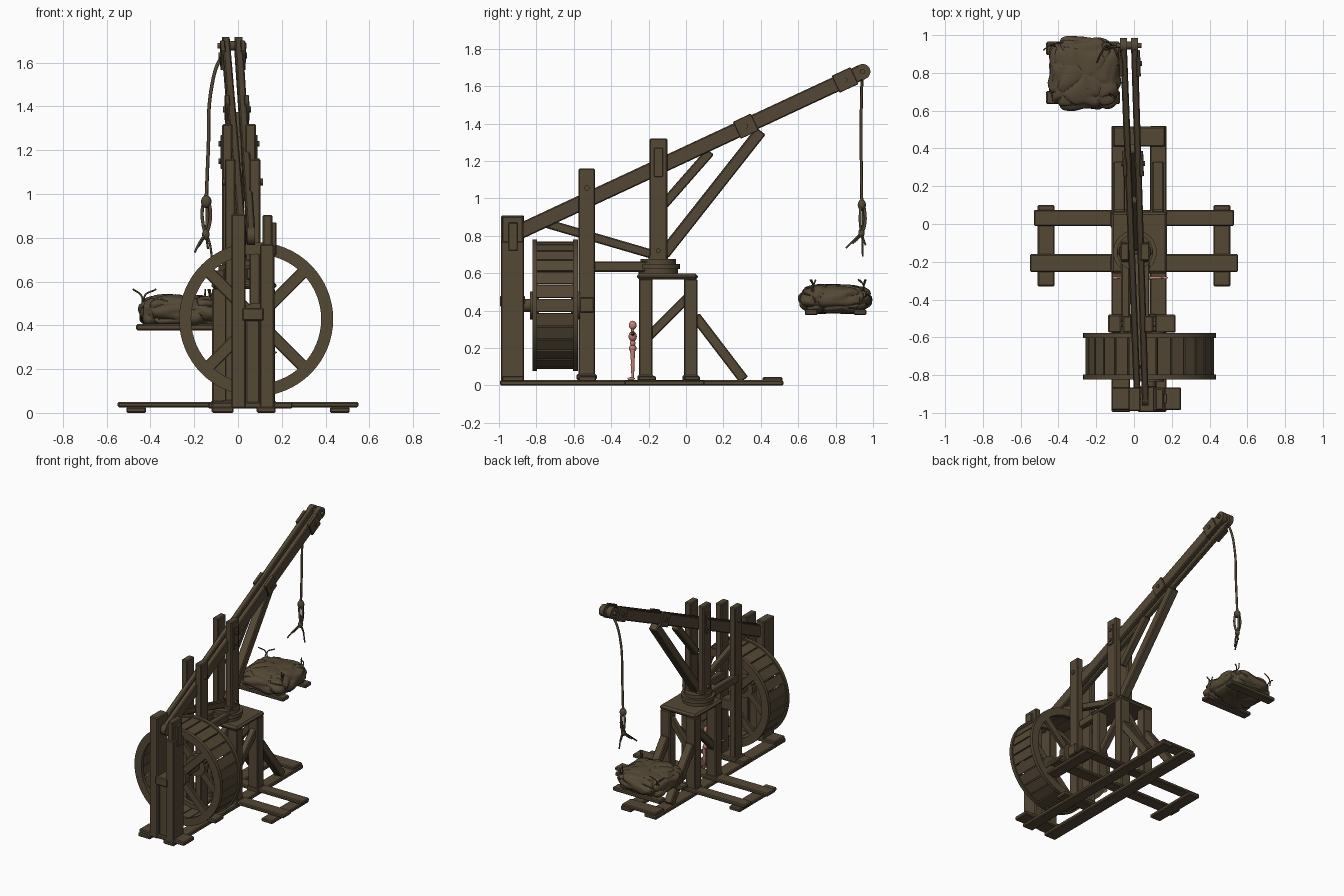
import bpy, bmesh, math, random
from mathutils import Vector, Matrix, noise

if "Cube" in bpy.data.objects:
    bpy.data.objects.remove(bpy.data.objects["Cube"])

random.seed(4)


def material(name, rgb):
    m = bpy.data.materials.new(name)
    m.diffuse_color = (*rgb, 1)
    m.use_nodes = True
    m.node_tree.nodes["Principled BSDF"].inputs["Base Color"].default_value = m.diffuse_color
    return m


WOOD = material("dark wood brown", (0.089, 0.065, 0.036))
PINK = material("mannequin pink", (0.56, 0.22, 0.19))


def finish(bm, name, mat=WOOD, bevel=0.0, smooth=False):
    bmesh.ops.recalc_face_normals(bm, faces=bm.faces)
    me = bpy.data.meshes.new(name)
    bm.to_mesh(me)
    bm.free()
    me.materials.append(mat)
    ob = bpy.data.objects.new(name, me)
    bpy.context.collection.objects.link(ob)
    if bevel:
        mod = ob.modifiers.new("worn edges", 'BEVEL')
        mod.width, mod.segments = bevel, 1
    if smooth:
        bpy.ops.object.select_all(action='DESELECT')
        ob.select_set(True)
        bpy.context.view_layer.objects.active = ob
        bpy.ops.object.shade_smooth_by_angle(angle=math.radians(40))
    return ob


def box(name, x0, x1, y0, y1, z0, z1, bevel=0.006):
    bm = bmesh.new()
    bmesh.ops.create_cube(bm, size=1, matrix=Matrix.Translation(((x0 + x1) / 2, (y0 + y1) / 2, (z0 + z1) / 2))
                          @ Matrix.Diagonal((x1 - x0, y1 - y0, z1 - z0, 1)))
    return finish(bm, name, bevel=bevel)


def frame(a, b):
    """Matrix at the middle of a-b: local y along it, local x kept level."""
    a, b = Vector(a), Vector(b)
    y = (b - a).normalized()
    x = y.cross(Vector((0, 0, 1)))
    x = x.normalized() if x.length > 1e-4 else Vector((1, 0, 0))
    m = Matrix((x, y, x.cross(y))).transposed().to_4x4()
    return Matrix.Translation((a + b) / 2) @ m, (b - a).length


def beam(name, a, b, wide, thick, bevel=0.006):
    m, length = frame(a, b)
    bm = bmesh.new()
    bmesh.ops.create_cube(bm, size=1, matrix=m @ Matrix.Diagonal((wide, length, thick, 1)))
    return finish(bm, name, bevel=bevel)


def rod(name, a, b, r0, r1=None, seg=16, mat=WOOD):
    m, length = frame(a, b)
    bm = bmesh.new()
    bmesh.ops.create_cone(bm, cap_ends=True, segments=seg, radius1=r0, radius2=r0 if r1 is None else r1,
                          depth=length, matrix=m @ Matrix.Rotation(-math.pi / 2, 4, 'X'))
    return finish(bm, name, mat, smooth=True)


def ball(name, c, r, mat=WOOD):
    bm = bmesh.new()
    bmesh.ops.create_uvsphere(bm, u_segments=16, v_segments=10, radius=1,
                              matrix=Matrix.Translation(c) @ Matrix.Diagonal((*r, 1)))
    return finish(bm, name, mat, smooth=True)


def rope(name, pts, r):
    cu = bpy.data.curves.new(name, 'CURVE')
    cu.dimensions, cu.bevel_depth, cu.bevel_resolution, cu.use_fill_caps = '3D', r, 2, True
    sp = cu.splines.new('BEZIER')
    sp.bezier_points.add(len(pts) - 1)
    for bp, p in zip(sp.bezier_points, pts):
        bp.co = p
        bp.handle_left_type = bp.handle_right_type = 'AUTO'
    cu.materials.append(WOOD)
    bpy.context.collection.objects.link(bpy.data.objects.new(name, cu))


# ground frame: runners, cross beams and outrigger feet
box("runner_left", -0.12, -0.02, -0.995, 0.52, 0, 0.028)
box("runner_right", 0.085, 0.172, -0.995, 0.52, 0, 0.028)
box("runner_end_tie", -0.11, 0.165, 0.41, 0.515, 0.022, 0.045)
box("cross_beam_back", -0.53, 0.53, -0.01, 0.075, 0.025, 0.05)
box("cross_beam_front", -0.55, 0.55, -0.255, -0.16, 0.025, 0.05)
for s in (-1, 1):
    box("outrigger_foot", s * 0.465 - 0.045, s * 0.465 + 0.045, -0.33, 0.1, 0, 0.026)
box("post_sill_middle", -0.137, 0.22, -0.575, -0.48, 0.02, 0.05)
box("post_sill_front", -0.12, 0.25, -0.985, -0.865, 0.02, 0.05)

# front posts that carry the wheel axle
box("front_post_left", -0.03, 0.035, -0.99, -0.865, 0.02, 0.908)
box("front_post_right_lower", 0.1, 0.167, -0.99, -0.865, 0.02, 0.77)
box("front_post_right_upper", 0.113, 0.157, -0.985, -0.87, 0.76, 0.905)
box("axle_support", 0.035, 0.1, -0.97, -0.88, 0.03, 0.43)
box("axle_block", 0.02, 0.118, -0.995, -0.86, 0.42, 0.48)
box("front_post_plate", 0.155, 0.175, -0.95, -0.9, 0.72, 0.87, 0.003)

# middle posts
box("middle_post_left", -0.06, -0.012, -0.575, -0.487, 0.03, 1.16)
box("middle_post_right", 0.052, 0.102, -0.575, -0.487, 0.03, 1.16)
box("middle_post_foot", -0.075, 0.118, -0.585, -0.477, 0.03, 0.06)
box("middle_axle_block", -0.03, 0.12, -0.57, -0.49, 0.39, 0.47)

# tread wheel: two rims, slats, crossed spokes and hub
WX, WZ, R = 0.083, 0.428, 0.352


def ring(name, y0, y1, ro, ri, n=64):
    bm = bmesh.new()
    loops = [[bm.verts.new((WX + r * math.cos(2 * math.pi * i / n), y, WZ + r * math.sin(2 * math.pi * i / n)))
              for i in range(n)] for r, y in ((ro, y0), (ro, y1), (ri, y1), (ri, y0))]
    for k in range(4):
        p, q = loops[k], loops[(k + 1) % 4]
        for i in range(n):
            bm.faces.new((p[i], p[(i + 1) % n], q[(i + 1) % n], q[i]))
    finish(bm, name, smooth=True)


for y0, ys in ((-0.822, -0.806), (-0.603, -0.595)):
    ring("wheel_rim", y0, y0 + 0.026, R, R - 0.055)
    for k in (-1, 1):
        d = Vector((math.cos(k * math.pi / 4), 0, math.sin(k * math.pi / 4))) * (R - 0.02)
        c = Vector((WX, ys, WZ))
        beam("wheel_spoke", c - d, c + d, 0.024, 0.055, 0.004)
    ring("wheel_hub_plate", y0 - 0.012, y0 + 0.035, 0.075, 0.02, 24)
for i in range(28):
    a = 2 * math.pi * i / 28
    bm = bmesh.new()
    bmesh.ops.create_cube(bm, size=1, matrix=Matrix.Translation((WX, -0.7, WZ)) @ Matrix.Rotation(a, 4, 'Y')
                          @ Matrix.Translation((R - 0.018, 0, 0)) @ Matrix.Diagonal((0.014, 0.2, 0.068, 1)))
    finish(bm, "wheel_slat")
rod("wheel_axle", (WX, -0.96, WZ), (WX, -0.5, WZ), 0.035)

# pedestal: four posts, braces, cap and turntable
for x in (-0.078, 0.128):
    for y in (-0.215, 0.025):
        box("pedestal_post", x - 0.04, x + 0.04, y - 0.036, y + 0.036, 0.03, 0.57)
        box("pedestal_post_foot", x - 0.046, x + 0.046, y - 0.043, y + 0.043, 0.02, 0.055, 0.004)
    beam("pedestal_inner_brace", (x, -0.22, 0.24), (x, 0.03, 0.49), 0.045, 0.05)
    beam("pedestal_strut", (x, 0.05, 0.37), (x, 0.31, 0.03), 0.06, 0.055)
beam("pedestal_back_brace", (-0.07, 0.025, 0.28), (0.12, 0.025, 0.53), 0.04, 0.045)
box("pedestal_cap", -0.12, 0.175, -0.262, 0.063, 0.565, 0.598, 0.012)
rod("turntable_lower", (0.005, -0.148, 0.595), (0.005, -0.148, 0.625), 0.105, seg=32)
rod("turntable_middle", (0.005, -0.148, 0.622), (0.005, -0.148, 0.65), 0.115, seg=32)
rod("turntable_upper", (0.005, -0.148, 0.648), (0.005, -0.148, 0.675), 0.095, seg=32)

# mast pair, level ties and braces
for side, x0, x1 in (("left", -0.072, -0.026), ("right", 0.033, 0.082)):
    box("mast_" + side, x0, x1, -0.195, -0.1, 0.67, 1.32)
    xo = x0 if side == "left" else x1
    box("mast_plate_" + side, xo - 0.008, xo + 0.008, -0.172, -0.122, 1.115, 1.27, 0.003)
    for y, z in ((-0.148, 0.72), (-0.148, 1.15), (-0.148, 1.23)):
        rod("mast_bolt", (xo - 0.016, y, z), (xo + 0.016, y, z), 0.013, seg=10)
box("mast_foot", -0.07, 0.08, -0.2, -0.095, 0.67, 0.7)
for x in (-0.045, 0.06):
    beam("level_tie", (x, -0.52, 0.635), (x, -0.1, 0.635), 0.045, 0.055)
beam("rear_tie", (0.04, -0.76, 0.87), (0.01, -0.16, 0.695), 0.04, 0.048)
beam("jib_brace", (0.005, -0.12, 0.7), (-0.02, 0.4, 1.36), 0.06, 0.062)
beam("short_jib_brace", (0.005, -0.12, 0.965), (-0.005, 0.13, 1.25), 0.045, 0.05)

# twin jib planks with rounded noses, straps and bolts


def jib_z(y):
    return 1.237 + 0.466 * y


for side, xr, xt, w in (("left", 0.018, -0.056, 0.036), ("right", 0.06, 0.002, 0.036)):
    def on(y):
        return Vector((xr + (xt - xr) * (y + 0.93) / 1.88, y, jib_z(y)))
    beam("jib_plank_" + side, on(-0.92), on(0.945), w, 0.082)
    tip, end, off = on(0.945), on(-0.92), Vector((w / 2, 0, 0))
    rod("jib_nose_" + side, tip - off, tip + off, 0.041, seg=24)
    rod("jib_heel_" + side, end - off, end + off, 0.041, seg=24)
    s = -1 if side == "left" else 1
    o = Vector((s * w / 2, 0, 0))
    for y, l in ((0.32, 0.095), (0.85, 0.1)):
        beam("jib_strap_" + side, on(y - l / 2) + o, on(y + l / 2) + o, 0.022, 0.1, 0.003)
    for y in (0.32, 0.85, 0.945):
        p = on(y) + o
        rod("jib_bolt", p - o, p + Vector((s * 0.019, 0, 0)), 0.013, seg=10)
rod("jib_pulley", (-0.07, 0.945, jib_z(0.945)), (0.02, 0.945, jib_z(0.945)), 0.022)
for x0, x1 in ((-0.07, -0.055), (0.098, 0.114)):
    rod("middle_post_bolt", (x0, -0.53, 1.055), (x1, -0.53, 1.055), 0.015, seg=10)

# hoist rope with knot, loop and frayed ends
rope("hoist_rope", [(-0.03, 0.94, 1.68), (-0.08, 0.94, 1.62), (-0.122, 0.937, 1.48), (-0.136, 0.937, 1.2),
                    (-0.145, 0.94, 0.97)], 0.008)
for dx, dy in ((-0.018, 0.008), (0.018, -0.008), (0.004, 0.016)):
    rope("rope_loop", [(-0.145, 0.94, 1.0), (-0.145 + dx, 0.94 + dy, 0.93), (-0.145 + dx * 0.8, 0.94 + dy, 0.86),
                       (-0.147, 0.94, 0.81)], 0.008)
ball("rope_knot_top", (-0.145, 0.94, 0.965), (0.024, 0.022, 0.03))
ball("rope_knot_bottom", (-0.147, 0.938, 0.815), (0.017, 0.017, 0.025))
for dx, dy, z in ((-0.05, -0.085, 0.735), (-0.035, -0.05, 0.76), (0.03, 0.005, 0.69), (0.01, 0.02, 0.75)):
    rope("rope_fray", [(-0.147, 0.94, 0.82), (-0.147 + dx * 0.5, 0.94 + dy * 0.4, 0.785),
                       (-0.147 + dx, 0.94 + dy, z)], 0.005)

# load: squarish heap of cushioned sacks on two planks
bm = bmesh.new()
bmesh.ops.create_uvsphere(bm, u_segments=96, v_segments=48, radius=1)
for v in bm.verts:
    e = lambda t, k: math.copysign(abs(t) ** k, t)
    h = math.hypot(v.co.x, v.co.y)
    n = v.co.xy / h if h > 1e-5 else Vector((0, 0))
    m = e(h, 0.6)
    p = Vector((e(n.x, 0.5) * m * 0.2, e(n.y, 0.5) * m * 0.2, e(v.co.z, 0.8) * 0.082))
    d = noise.voronoi(p * 9.5 + Vector((3.1, 1.7, 0.4)))[0]
    k = 0.86 + 0.14 * min(1, (d[1] - d[0]) * 2.2) ** 0.5
    v.co = Vector((-0.265, 0.797, 0.462)) + p * k
finish(bm, "sack_heap", smooth=True)
for y in (0.67, 0.93):
    box("load_plank", -0.465, -0.075, y - 0.035, y + 0.035, 0.377, 0.405)
for i in range(7):
    x, y = random.choice((-0.43, -0.12)) + random.uniform(-0.02, 0.02), random.choice((0.67, 0.94))
    rope("load_straw", [(x, y, 0.5), (x + random.uniform(-0.02, 0.02), y + 0.01, 0.53),
                        (x + random.uniform(-0.05, 0.05), y + random.uniform(-0.02, 0.03), 0.565)], 0.004)

# jointed mannequin with outstretched arms
MX, MY = 0.033, -0.285
ball("mannequin_head", (MX, MY, 0.322), (0.018, 0.021, 0.024), PINK)
rod("mannequin_neck", (MX, MY, 0.28), (MX, MY, 0.31), 0.008, mat=PINK)
ball("mannequin_chest", (MX, MY, 0.262), (0.03, 0.022, 0.028), PINK)
ball("mannequin_waist", (MX, MY, 0.226), (0.018, 0.015, 0.018), PINK)
ball("mannequin_hips", (MX, MY, 0.198), (0.026, 0.02, 0.02), PINK)
for s in (-1, 1):
    ball("mannequin_shoulder", (MX + s * 0.035, MY, 0.276), (0.011, 0.011, 0.011), PINK)
    rod("mannequin_upper_arm", (MX + s * 0.035, MY, 0.276), (MX + s * 0.08, MY, 0.276), 0.009, 0.007, mat=PINK)
    rod("mannequin_forearm", (MX + s * 0.08, MY, 0.276), (MX + s * 0.122, MY, 0.276), 0.008, 0.005, mat=PINK)
    ball("mannequin_hand", (MX + s * 0.132, MY, 0.276), (0.014, 0.008, 0.005), PINK)
    rod("mannequin_thigh", (MX + s * 0.016, MY, 0.19), (MX + s * 0.018, MY, 0.118), 0.014, 0.009, mat=PINK)
    ball("mannequin_knee", (MX + s * 0.018, MY, 0.115), (0.01, 0.01, 0.01), PINK)
    rod("mannequin_shin", (MX + s * 0.018, MY, 0.115), (MX + s * 0.02, MY, 0.04), 0.011, 0.006, mat=PINK)
    ball("mannequin_foot", (MX + s * 0.02, MY - 0.008, 0.036), (0.009, 0.02, 0.008), PINK)
